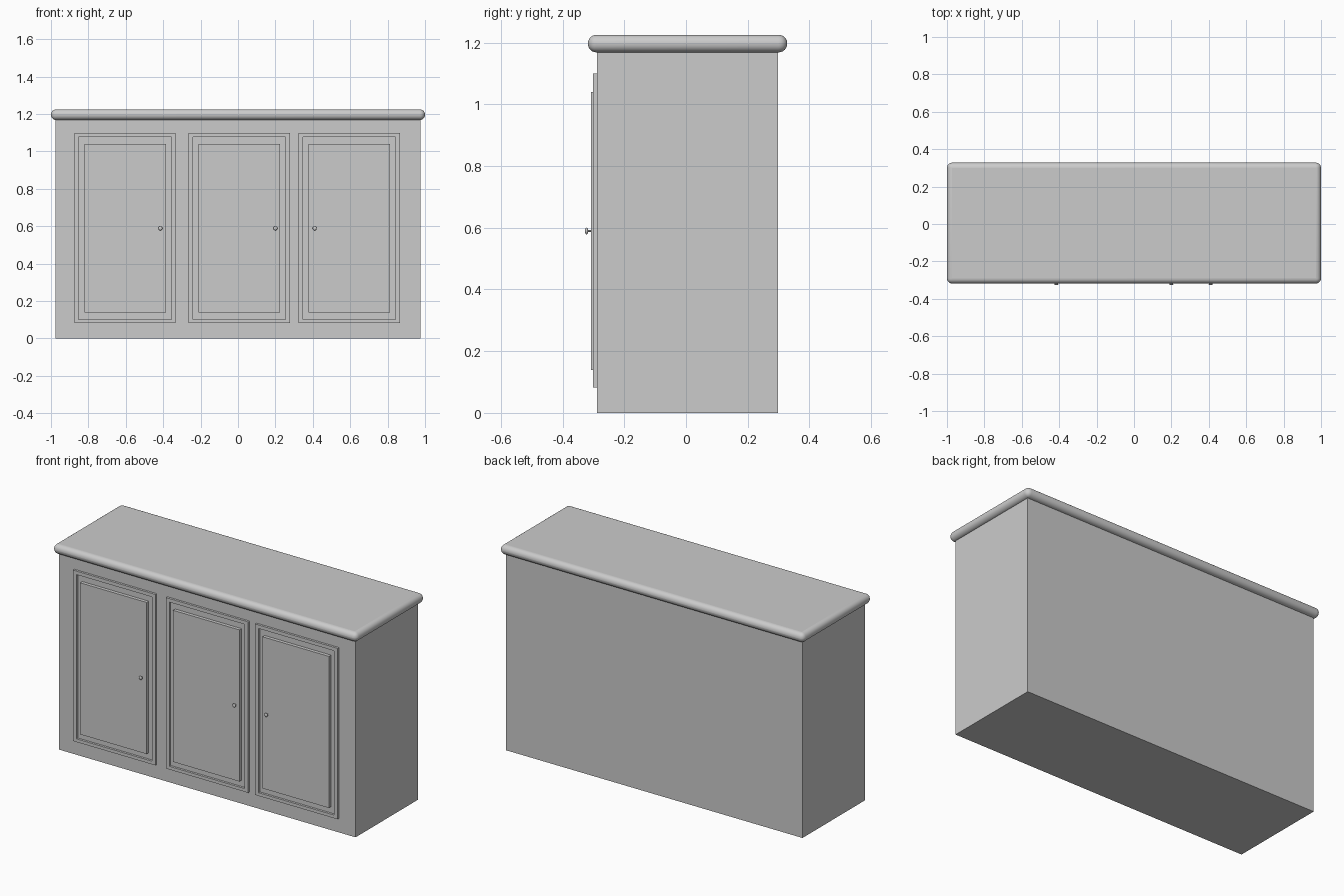
import bpy, bmesh
from math import radians

if "Cube" in bpy.data.objects:
    bpy.data.objects.remove(bpy.data.objects["Cube"])


def box(name, x0, x1, y0, y1, z0, z1):
    bm = bmesh.new()
    bmesh.ops.create_cube(bm, size=1)
    for v in bm.verts:
        v.co = ((x0 + x1) / 2 + v.co.x * (x1 - x0),
                (y0 + y1) / 2 + v.co.y * (y1 - y0),
                (z0 + z1) / 2 + v.co.z * (z1 - z0))
    mesh = bpy.data.meshes.new(name)
    bm.to_mesh(mesh)
    bm.free()
    ob = bpy.data.objects.new(name, mesh)
    bpy.context.collection.objects.link(ob)
    return ob


def frame(name, outer, inner, y_front, y_back):
    """Rectangular ring in the xz plane; outer/inner = (x0, x1, z0, z1)."""
    bm = bmesh.new()
    rings = []
    for (x0, x1, z0, z1), y in ((outer, y_back), (outer, y_front),
                                (inner, y_front), (inner, y_back)):
        rings.append([bm.verts.new((x, y, z)) for x, z in
                      ((x0, z0), (x1, z0), (x1, z1), (x0, z1))])
    for r in range(4):
        a, b = rings[r], rings[(r + 1) % 4]
        for i in range(4):
            j = (i + 1) % 4
            bm.faces.new((a[i], a[j], b[j], b[i]))
    bmesh.ops.recalc_face_normals(bm, faces=bm.faces)
    mesh = bpy.data.meshes.new(name)
    bm.to_mesh(mesh)
    bm.free()
    ob = bpy.data.objects.new(name, mesh)
    bpy.context.collection.objects.link(ob)


def smooth(ob):
    bpy.ops.object.select_all(action='DESELECT')
    ob.select_set(True)
    bpy.context.view_layer.objects.active = ob
    bpy.ops.object.shade_smooth_by_angle(angle=radians(40))


FRONT = -0.288

# Cabinet body
box("cabinet_body", -0.975, 0.975, FRONT, 0.298, 0, 1.175)

# Countertop with a rounded nosing all round
top = box("countertop", -1, 1, -0.318, 0.328, 1.168, 1.225)
bev = top.modifiers.new("nosing", 'BEVEL')
bev.width = 0.028
bev.segments = 6
smooth(top)

# Doors: moulding ring, raised panel and a knob
for side, cx, knob_x in (("left", -0.604, -0.415), ("middle", 0.007, 0.2),
                         ("right", 0.595, 0.41)):
    frame(side + "_door_moulding",
          (cx - 0.271, cx + 0.271, 0.083, 1.099),
          (cx - 0.248, cx + 0.248, 0.102, 1.078), -0.301, FRONT + 0.002)
    box(side + "_door_panel", cx - 0.218, cx + 0.218,
        -0.308, FRONT + 0.002, 0.139, 1.04)
    bpy.ops.mesh.primitive_uv_sphere_add(segments=16, ring_count=10, radius=0.011,
                                         location=(knob_x, -0.322, 0.589))
    knob = bpy.context.object
    knob.name = side + "_door_knob"
    knob.scale.y = 0.5
    smooth(knob)
    bpy.ops.mesh.primitive_cylinder_add(vertices=10, radius=0.003, depth=0.016,
                                        location=(knob_x, -0.313, 0.589),
                                        rotation=(radians(90), 0, 0))
    bpy.context.object.name = side + "_knob_stem"
    smooth(bpy.context.object)
